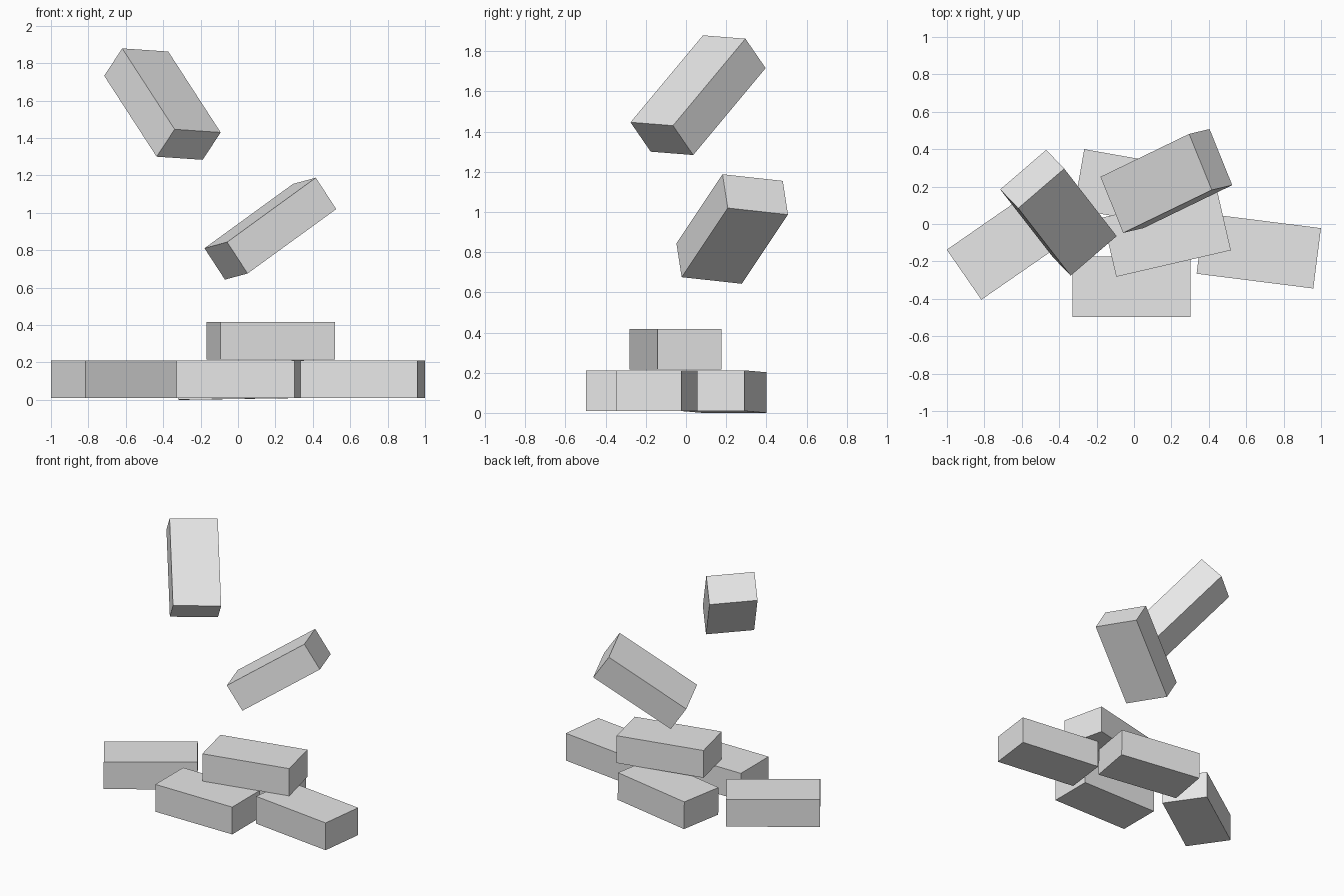
import bpy, bmesh, math
from mathutils import Vector, Matrix

if "Cube" in bpy.data.objects:
    bpy.data.objects.remove(bpy.data.objects["Cube"])

SIZE = (0.629, 0.325, 0.202)  # length, width, height of every brick

grey = bpy.data.materials.new("light_grey")
grey.diffuse_color = (0.8, 0.8, 0.8, 1)
grey.use_nodes = True
grey.node_tree.nodes["Principled BSDF"].inputs["Base Color"].default_value = grey.diffuse_color


def brick(name, centre, length_dir, width_dir):
    """One brick, oriented by its long axis and its width axis."""
    x = Vector(length_dir).normalized()
    z = x.cross(Vector(width_dir)).normalized()
    y = z.cross(x)
    rot = Matrix((x, y, z)).transposed().to_4x4()
    bm = bmesh.new()
    bmesh.ops.create_cube(bm, size=1, matrix=Matrix.Diagonal((*SIZE, 1)))
    mesh = bpy.data.meshes.new(name)
    bm.to_mesh(mesh)
    bm.free()
    mesh.materials.append(grey)
    ob = bpy.data.objects.new(name, mesh)
    ob.matrix_world = Matrix.Translation(centre) @ rot
    bpy.context.collection.objects.link(ob)


def lying_brick(name, centre, degrees, rise=0.0):
    """A brick lying flat, turned about z, with a slight rise along its length."""
    a = math.radians(degrees)
    brick(name, centre, (math.cos(a), math.sin(a), rise), (-math.sin(a), math.cos(a), 0))


# Bottom layer of the pile
lying_brick("front_brick", (-0.013, -0.336, 0.11), 0)
lying_brick("left_brick", (-0.65, -0.092, 0.11), 34.7)
lying_brick("right_brick", (0.667, -0.144, 0.11), -7.2)
lying_brick("back_brick", (0.017, 0.185, 0.106), -10, 0.015)

# Second layer
lying_brick("top_brick", (0.175, -0.053, 0.316), 13)

# Tumbling bricks in the air
brick("lower_falling_brick", (0.173, 0.23, 0.915), (0.475, 0.23, 0.345), (-0.12, 0.30, -0.032))
brick("upper_falling_brick", (-0.404, 0.06, 1.581), (0.28, -0.36, -0.432), (0.245, 0.21, -0.017))
